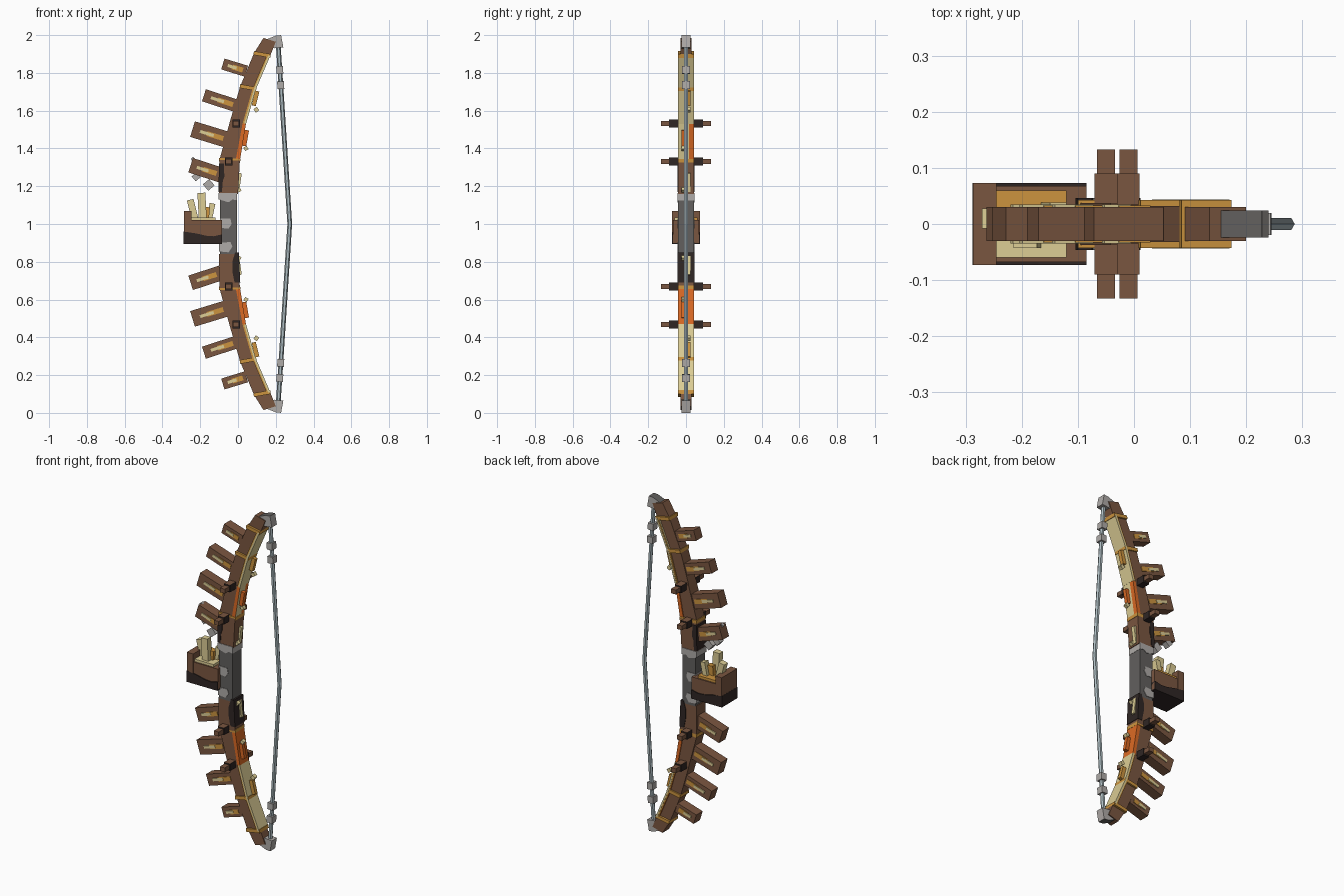
import bpy, bmesh, math
from mathutils import Vector

if "Cube" in bpy.data.objects:
    bpy.data.objects.remove(bpy.data.objects["Cube"])

# Materials
PALETTE = {"brown": "7A5640", "dark": "2F2624", "gold": "CC943F", "cream": "DCCD95",
           "orange": "DB6A24", "iron": "62605E", "steel": "AFABA8", "cord": "AEBDC2"}
ORDER = list(PALETTE)
MATS = []
for name, code in PALETTE.items():
    srgb = [int(code[i:i + 2], 16) / 255 for i in (0, 2, 4)]
    col = [((c + 0.055) / 1.055) ** 2.4 for c in srgb] + [1]
    m = bpy.data.materials.new(name)
    m.use_nodes = True
    m.diffuse_color = col
    bsdf = m.node_tree.nodes["Principled BSDF"]
    bsdf.inputs["Base Color"].default_value = col
    bsdf.inputs["Roughness"].default_value = 0.8
    MATS.append(m)


def finish(name, bm, color, rule=None):
    bmesh.ops.recalc_face_normals(bm, faces=bm.faces)
    bm.normal_update()
    for f in bm.faces:
        pick = rule(f.normal, f.calc_center_median()) if rule else None
        f.material_index = ORDER.index(pick or color)
    me = bpy.data.meshes.new(name)
    bm.to_mesh(me)
    bm.free()
    for m in MATS:
        me.materials.append(m)
    ob = bpy.data.objects.new(name, me)
    bpy.context.collection.objects.link(ob)
    return ob


def prism(name, pts, y0, y1, color, s=1, rule=None):
    """Outline in x, z pushed from y0 to y1; s = -1 flips it to the lower half."""
    bm = bmesh.new()
    face = bm.faces.new([bm.verts.new((x, y0, 1 + s * (z - 1))) for x, z in pts])
    out = bmesh.ops.extrude_face_region(bm, geom=[face])
    moved = [g for g in out["geom"] if isinstance(g, bmesh.types.BMVert)]
    bmesh.ops.translate(bm, verts=moved, vec=(0, y1 - y0, 0))
    return finish(name, bm, color, rule)


def rect(cx, cz, w, h, deg=0):
    c, s = math.cos(math.radians(deg)), math.sin(math.radians(deg))
    return [(cx + a * w / 2 * c - b * h / 2 * s, cz + a * w / 2 * s + b * h / 2 * c)
            for a, b in ((-1, -1), (1, -1), (1, 1), (-1, 1))]


def span(a, b, u, v, t0=0, t1=1):
    """Quad between edge a-b and edge u-v, cut to the fractions t0..t1 across."""
    mix = lambda p, q, t: (p[0] + (q[0] - p[0]) * t, p[1] + (q[1] - p[1]) * t)
    return [mix(a, u, t0), mix(b, v, t0), mix(b, v, t1), mix(a, u, t1)]


# Limb outline stations, from grip to tip
OUTER = [(-.10, 1.16), (-.098, 1.34), (-.042, 1.545), (.012, 1.73), (.085, 1.905), (.135, 1.985)]
INNER = [(.0, 1.16), (.01, 1.335), (.042, 1.53), (.095, 1.715), (.17, 1.89), (.2, 1.965)]
HALF = [.043, .037, .035, .032, .03]

for s, side in ((1, "upper"), (-1, "lower")):
    for i in range(5):
        lined = 0 < i < 4
        q = span(OUTER[i], OUTER[i + 1], INNER[i], INNER[i + 1], 0, .8 if lined else 1)
        prism(f"{side}_limb_{i}", q, -HALF[i], HALF[i], "brown", s)
        if lined:
            # Inlaid belly strip in two lengthwise halves
            q = span(OUTER[i], OUTER[i + 1], INNER[i], INNER[i + 1], .79, 1)
            belly = "cream" if s > 0 else "orange"
            edge = "orange" if i == 1 else "gold"
            front = lambda n, c: edge if abs(n.y) > .7 else None
            prism(f"{side}_belly_front_{i}", q, -.042, .015, belly, s, front)
            back = belly if s < 0 or i == 3 else edge
            prism(f"{side}_belly_back_{i}", q, .015, .042, back, s, front)
            if i > 1:
                q = span(OUTER[i], OUTER[i + 1], INNER[i], INNER[i + 1], .88, 1.005)
                prism(f"{side}_belly_edge_{i}", q, -.0435, .0435, "cream", s)

    # Gold bands around the limb joints
    for i in (1, 3, 4):
        o, n = Vector(OUTER[i]), Vector(INNER[i])
        c, d = (o + n) / 2, n - o
        ang = math.degrees(math.atan2(d.y, d.x))
        prism(f"{side}_band_{i}", rect(c.x, c.y, d.length + .004, .02, ang), -.043, .043, "gold", s)

    # Pegs along the back of the limb, with inlays on both faces
    for i, (x, z, w, h, deg) in enumerate(((-.018, 1.828, .13, .06, -17), (-.09, 1.652, .19, .067, -18),
                                           (-.145, 1.473, .20, .086, -17), (-.17, 1.285, .17, .08, -18))):
        prism(f"{side}_peg_{i}", rect(x, z, w, h, deg), -.03, .03, "brown", s)
        for f in (-1, 1):
            for part, off, lw, lh, col in (("gold", .02, .45, .026, "gold"), ("cream", -.1, .38, .016, "cream")):
                px = x + off * w + (.1 * w if part == "gold" else 0)
                pz = z - .31 * (px - x)
                depth = .003 if part == "gold" else .005
                prism(f"{side}_peg_{i}_{part}_inlay", rect(px, pz, lw * w, lh, deg),
                      f * .029, f * (.03 + depth), col, s)

    # Stepped studs through the limb
    capped = lambda n, c: "brown" if n.z > .7 else None
    for i, (x, z) in enumerate(((-.05, 1.33), (-.01, 1.533))):
        prism(f"{side}_stud_collar_{i}", rect(x, z, .04, .042), -.09, .09, "dark", s, capped)
        prism(f"{side}_stud_end_{i}", rect(x, z, .032, .026), -.133, .133, "brown", s)

    # Splinters and chips on the belly
    for i, (x, z, w, h, deg, col) in enumerate(((.093, 1.665, .022, .08, -14, "gold"), (.04, 1.455, .022, .085, -10, "orange"),
                                                (.097, 1.605, .022, .022, 35, "cream"), (.042, 1.4, .02, .02, 30, "cream"),
                                                (.003, 1.22, .02, .1, -8, "cream"), (.005, 1.18, .02, .02, 40, "cream"))):
        y = -.012 if i % 2 else .012
        prism(f"{side}_splinter_{i}", rect(x, z, w, h, deg), y - .011, y + .011, col, s)

    # Metal limb tip, dark on its end face
    worn = lambda n, c: "iron" if s * n.z > .7 else None
    prism(f"{side}_tip", [(.145, 1.975), (.19, 1.93), (.24, 1.935), (.228, 2), (.2, 1.997)],
          -.024, .024, "steel", s, worn)
    # String knots
    for i, (x, z) in enumerate(((.221, 1.815), (.226, 1.735))):
        prism(f"{side}_string_knot_{i}", rect(x, z, .036, .04, 3), -.02, .02, "steel", s)

# Charred patches on the limb roots
prism("upper_char", [(-.104, 1.17), (-.085, 1.17), (-.08, 1.23), (-.072, 1.25), (-.075, 1.32), (-.1, 1.32)],
      -.046, .046, "dark")
prism("lower_char", [(-.015, 1.15), (.004, 1.15), (.012, 1.31), (-.018, 1.31), (-.03, 1.25), (-.03, 1.2)],
      -.046, .046, "dark", -1)

# Grip with worn patches
prism("grip", rect(-.05, 1, .088, .33), -.043, .043, "iron")
for i, pts in enumerate(([(-.102, 1.165), (-.004, 1.165), (-.004, 1.125), (-.03, 1.13), (-.05, 1.115), (-.102, 1.13)],
                         [(-.096, 1.03), (-.04, 1.03), (-.034, 1), (-.05, .975), (-.096, .98)],
                         [(-.1, .9), (-.04, .905), (-.03, .88), (-.05, .85), (-.1, .855)])):
    prism(f"grip_patch_{i}", pts, -.046, .046, "steel")

# String: hexagonal cord drawn back at the middle
bm = bmesh.new()
rings = []
for x, z in ((.213, .05), (.274, 1), (.213, 1.95)):
    rings.append([bm.verts.new((x + .0125 * math.cos(k * math.pi / 3), .0125 * math.sin(k * math.pi / 3), z))
                  for k in range(6)])
for a, b in zip(rings, rings[1:]):
    for k in range(6):
        bm.faces.new((a[k], a[k - 1], b[k - 1], b[k]))
bm.faces.new(rings[0])
bm.faces.new(rings[-1])
finish("bowstring", bm, "cord")

# Side box: walls, charred base, filling and crystals
prism("box_outer_wall", rect(-.266, .985, .042, .17), -.073, .073, "brown")
prism("box_inner_wall", rect(-.103, .96, .036, .12), -.068, .068, "brown")
for f in (-1, 1):
    prism("box_side_wall", rect(-.183, .96, .126, .12), f * .06, f * .068, "brown")
prism("box_base", [(-.288, .893), (-.085, .893), (-.085, .945), (-.13, .935), (-.17, .938), (-.22, .95), (-.288, .96)],
      -.0735, .0735, "dark")
prism("box_filling_front", rect(-.183, .98, .126, .11), -.06, 0, "cream")
prism("box_filling_back", rect(-.183, .98, .126, .11), 0, .06, "gold")
for i, (x, z, w, h, deg, y, col) in enumerate(((-.24, 1.075, .036, .11, 14, .01, "cream"), (-.19, 1.09, .042, .15, 3, -.025, "cream"),
                                               (-.145, 1.06, .03, .1, -12, .02, "cream"), (-.172, 1.05, .04, .08, -5, .0, "gold"))):
    prism(f"box_crystal_{i}", rect(x, z, w, h, deg), y - .018, y + .018, col)

# Loose chips above the box
for i, (x, z, size, y) in enumerate(((-.222, 1.25, .034, .012), (-.155, 1.207, .044, -.01), (-.238, 1.343, .018, 0))):
    prism(f"loose_chip_{i}", rect(x, z, size, size, 40), y - size / 2, y + size / 2, "steel")
